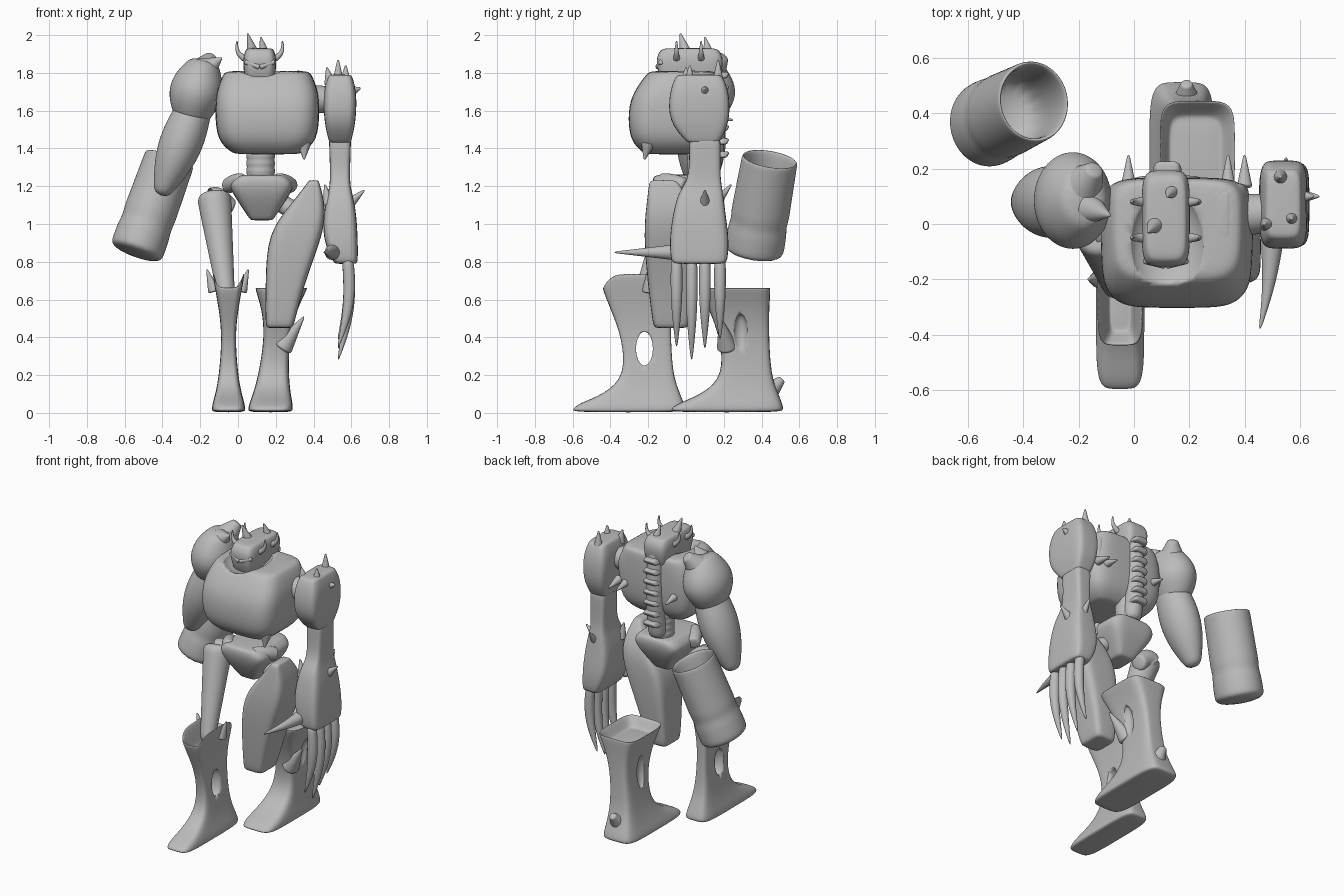
import bpy
import bmesh
import math
from mathutils import Vector

default_cube = bpy.data.objects.get("Cube")
if default_cube:
    bpy.data.objects.remove(default_cube, do_unlink=True)

grey = (.5, .5, .5, 1)
clay = bpy.data.materials.new("clay_grey")
clay.use_nodes = True
clay.diffuse_color = grey
clay.node_tree.nodes["Principled BSDF"].inputs["Base Color"].default_value = grey


def skin(name, rings):
    """Bridge rings of points, cap the ends and smooth the result."""
    bm = bmesh.new()
    loops = [[bm.verts.new(point) for point in ring] for ring in rings]
    for lower, upper in zip(loops, loops[1:]):
        for i in range(len(lower)):
            bm.faces.new((lower[i - 1], lower[i], upper[i], upper[i - 1]))
    bm.faces.new(reversed(loops[0]))
    bm.faces.new(loops[-1])
    bmesh.ops.recalc_face_normals(bm, faces=bm.faces)
    for face in bm.faces:
        face.smooth = True
    mesh = bpy.data.meshes.new(name)
    bm.to_mesh(mesh)
    bm.free()
    mesh.materials.append(clay)
    part = bpy.data.objects.new(name, mesh)
    bpy.context.collection.objects.link(part)
    smoothing = part.modifiers.new("smoothing", 'SUBSURF')
    smoothing.levels = smoothing.render_levels = 2
    return part


def at(z, wide, deep, x=0, y=0, lift=0, taper=0):
    """Rounded-box section at a height; lift raises its sides, taper narrows its front."""
    points = []
    sides = 24
    for i in range(sides):
        angle = math.tau * (i + .5) / sides
        c, s = math.cos(angle), math.sin(angle)
        across = math.copysign(abs(c) ** .4, c) * wide / 2
        along = math.copysign(abs(s) ** .4, s) * deep / 2
        across *= 1 - taper * max(-s, 0)
        points.append(Vector((x + across, y + along, z + lift * c * c)))
    return points


def loft(name, centre, *sections):
    """Stack cross-sections around a centre line, with softly bevelled ends."""
    def cap(ring, rise):
        middle = sum(ring, Vector()) / len(ring)
        return [point.lerp(middle, .1) + Vector((0, 0, rise)) for point in ring]
    bevel = .012
    rings = [cap(sections[0], -bevel), *sections, cap(sections[-1], bevel)]
    offset = Vector((*centre, 0))
    return skin(name, [[point + offset for point in ring] for ring in rings])


def tube(name, centres, radii, stretch=1, sides=16):
    """Sweep a circle along a path; stretch deepens it from front to back."""
    rings = []
    overall = (centres[-1] - centres[0]).normalized()
    for i, (centre, radius) in enumerate(zip(centres, radii)):
        heading = overall
        if 0 < i < len(centres) - 1:
            heading = (centres[i + 1] - centres[i - 1]).normalized()
        if heading.dot(overall) < 0:
            heading = -heading
        guide = Vector((0, 1, 0)) if abs(overall.y) < .8 else Vector((0, 0, 1))
        across = heading.cross(guide).normalized() * radius
        depth = across.cross(heading) * stretch
        angles = [math.tau * k / sides for k in range(sides)]
        rings.append([centre + across * math.cos(a) + depth * math.sin(a) for a in angles])
    return skin(name, rings)


def limb(name, start, end, thick, thin, bend=(0, 0, 0), bulge=0, stretch=1):
    """Tapered limb from start to end, bowed by bend and swollen halfway by bulge."""
    start, end, bend = Vector(start), Vector(end), Vector(bend)
    steps = [i / 8 for i in range(9)]
    arcs = [math.sin(math.pi * t) for t in steps]
    centres = [start.lerp(end, t) + bend * arc for t, arc in zip(steps, arcs)]
    radii = [thick + (thin - thick) * t + bulge * arc for t, arc in zip(steps, arcs)]
    return tube(name, centres, radii, stretch)


def thorn(name, base, reach, thick=.03, bend=(0, 0, 0)):
    """Pointed spike that grows from a base along a reach vector."""
    limb(name, base, Vector(base) + Vector(reach), thick, .004, bend)


def carve(part, name, location, scale):
    """Cut an ellipsoid out of a part."""
    bpy.ops.mesh.primitive_uv_sphere_add(radius=1, location=location)
    cutter = bpy.context.object
    cutter.name, cutter.scale = name, scale
    cutter.data.materials.append(clay)
    cutter.data.polygons.foreach_set("use_smooth", [True] * len(cutter.data.polygons))
    cutter.hide_render = cutter.hide_viewport = True
    cut = part.modifiers.new(name, 'BOOLEAN')
    cut.operation, cut.object, cut.solver = 'DIFFERENCE', cutter, 'EXACT'


def boot(name, x, heel, girth, flare, lean=0, saddle=0):
    """Long flat foot, slim ankle and flared shaft with a dished top."""
    def ring(z, wide, deep, back, lift=0):
        return at(z, wide + girth, deep, x=lean * z, y=-back - deep / 2, lift=lift)
    return loft(name, (x, heel),
                ring(z=.015, wide=.18, deep=.61, back=0),
                ring(z=.05, wide=.17, deep=.56, back=.01),
                ring(z=.1, wide=.14, deep=.4, back=.03),
                ring(z=.2, wide=.1, deep=.25, back=.07),
                ring(z=.4, wide=.07, deep=.26, back=.08),
                ring(z=.55, wide=.1 + flare / 2, deep=.32, back=.08),
                ring(z=.67, wide=.18 + flare, deep=.38, back=.07, lift=saddle),
                ring(z=.66, wide=.15 + flare, deep=.35, back=.08, lift=saddle),
                ring(z=.59, wide=.08 + flare, deep=.26, back=.13))


# Chest with neck hollow, hanging horn and shoulder ridge
chest = loft("chest", (.155, -.07),
             at(z=1.38, wide=.38, deep=.32, taper=.1),
             at(z=1.44, wide=.54, deep=.46, taper=.1),
             at(z=1.6, wide=.56, deep=.48, taper=.1),
             at(z=1.7, wide=.55, deep=.45, y=.015, taper=.1),
             at(z=1.8, wide=.47, deep=.37, y=.05, taper=.1))
carve(chest, "neck_cutter", (.12, -.07, 1.84), (.14, .2, .09))
thorn("chest_horn", (.35, -.2, 1.43), (0, -.02, -.09), thick=.04)
loft("shoulder_ridge", (.35, .03),
     at(z=1.56, wide=.12, deep=.22),
     at(z=1.72, wide=.16, deep=.25),
     at(z=1.8, wide=.06, deep=.2, x=-.03))
limb("left_shoulder_joint", (.36, .03, 1.66), (.5, .04, 1.66), thick=.08, thin=.07)

# Head, brow and horns
head_x = .115
loft("head", (head_x, .02),
     at(z=1.73, wide=.14, deep=.28),
     at(z=1.8, wide=.17, deep=.34),
     at(z=1.88, wide=.18, deep=.36),
     at(z=1.92, wide=.15, deep=.31))
for side in (-1, 1):
    limb("brow", (head_x, -.15, 1.83), (head_x + side * .08, -.13, 1.86), thick=.014, thin=.014)
    for y in (-.05, .08):
        thorn("side_horn", (head_x + side * .07, y, 1.87), (side * .05, 0, .1),
              thick=.02, bend=(side * .02, 0, -.01))
thorn("crown_horn", (.08, 0, 1.9), (-.03, -.03, .11), thick=.035)
thorn("crown_thorn", (.14, .12, 1.9), (-.02, -.02, .09))

# Ribbed waist, spine and back thorns
ribs = range(12)
tube("waist", [Vector((.12, .08, 1.22 + i / 50)) for i in ribs],
     [.08 if i % 2 else .073 for i in ribs])
limb("spine", (.12, .12, 1.25), (.12, .13, 1.88), thick=.06, thin=.055, bend=(0, .03, 0))
for i in range(7):
    height = 1.36 + i * .07
    loft("vertebra", (.12, .17),
         at(height, wide=.11, deep=.1),
         at(height + .015, wide=.09, deep=.12))
for x in (-.02, .34, .4):
    thorn("back_thorn", (x, .13, 1.57), (0, .12, -.02))

# Pelvis: tapered wedge with two swept wings
loft("pelvis", (.125, 0),
     at(z=1.03, wide=.13, deep=.18),
     at(z=1.14, wide=.28, deep=.32),
     at(z=1.21, wide=.36, deep=.36),
     at(z=1.25, wide=.27, deep=.35))
for side in (-1, 1):
    limb("pelvis_wing", (head_x + side * .09, -.14, 1.24), (head_x + side * .17, 0, 1.2),
         thick=.03, thin=.04, bulge=.01)
limb("left_hip_joint", (.2, 0, 1.13), (.34, -.05, 1.04), thick=.05, thin=.05)

# Right arm: shoulder pad, heavy upper arm and drifting barrel
limb("right_shoulder", (-.25, .08, 1.54), (-.17, .09, 1.87), thick=.08, thin=.07,
     bend=(-.01, 0, 0), bulge=.07, stretch=1.25)
thorn("shoulder_point", (-.17, .06, 1.82), (.085, -.03, .06), thick=.07)
limb("shoulder_peak", (-.19, .13, 1.8), (-.14, .2, 1.89), thick=.09, thin=.03)
limb("right_shoulder_joint", (-.2, .07, 1.66), (-.08, .07, 1.65), thick=.07, thin=.06)
limb("right_arm", (-.22, .08, 1.64), (-.41, .08, 1.15), thick=.09, thin=.04,
     bulge=.05, stretch=1.15)
closed_end, muzzle = Vector((-.545, .355, .835)), Vector((-.36, .445, 1.35))
outside = [i / 12 for i in range(13)]
girths = [.138 if i in (0, 4) else .148 - t / 100 for i, t in enumerate(outside)]
bore = [.98, .7, .4]
tube("barrel", [closed_end.lerp(muzzle, t) for t in outside + bore],
     girths + [.12 for t in bore], stretch=1.1)

# Left arm: shoulder block, wrist and clawed hand
arm_centre = (.54, .07)
loft("left_shoulder", arm_centre,
     at(z=1.44, wide=.12, deep=.18, y=.02),
     at(z=1.54, wide=.17, deep=.33),
     at(z=1.7, wide=.18, deep=.32),
     at(z=1.78, wide=.13, deep=.25))
loft("left_forearm", arm_centre,
     at(z=.8, wide=.13, deep=.3, x=.03),
     at(z=.92, wide=.19, deep=.32),
     at(z=1.08, wide=.17, deep=.27),
     at(z=1.18, wide=.12, deep=.23, y=.01),
     at(z=1.24, wide=.1, deep=.16, y=.03),
     at(z=1.45, wide=.12, deep=.17, y=.03))
for y, length in zip((-.05, .03, .1, .18), (.47, .54, .48, .43)):
    limb("finger", (.58, y, .82), (.53, y, .82 - length), thick=.03, thin=.004,
         bend=(.03, 0, 0), bulge=.012)
limb("thumb_claw", (.5, -.04, .85), (.455, -.38, .85), thick=.045, thin=.004, bend=(.01, 0, 0))
arm_thorns = [((.53, .17, 1.74), (0, 0, .13)), ((.49, 0, 1.74), (-.02, 0, .09)),
              ((.57, .02, 1.74), (0, 0, .1)), ((.59, .1, 1.7), (.06, 0, .02)),
              ((.58, .1, 1.1), (.09, 0, .08)), ((.55, .15, 1.1), (0, .09, .11)),
              ((.48, 0, 1.1), (-.02, 0, .11))]
for base, reach in arm_thorns:
    thorn("arm_thorn", base, reach, thick=.035)

# Right leg: bowed thigh and hollow boot with an open ankle
limb("right_hip", (-.03, 0, 1.07), (-.13, -.02, 1.12), thick=.05, thin=.08, bend=(-.02, 0, .03))
limb("right_thigh", (-.13, -.02, 1.17), (-.06, -.24, .6), thick=.095, thin=.045)
right_boot = boot("right_boot", x=-.05, heel=0, girth=0, flare=0, saddle=.08)
carve(right_boot, "ankle_cutter", (-.05, -.22, .34), (.3, .045, .09))
for side in (-1, 1):
    thorn("boot_thorn", (-.055 + side * .07, -.2, .64), (side * .04, 0, .12), thick=.035)

# Left leg: thigh plate and wide boot with sunken slots
loft("left_thigh_plate", (.3, -.08),
     at(z=.46, wide=.15, deep=.19, x=-.08),
     at(z=.7, wide=.21, deep=.25, x=-.05),
     at(z=.95, wide=.3, deep=.29, x=.005),
     at(z=1.1, wide=.19, deep=.26, x=.07),
     at(z=1.22, wide=.06, deep=.15, x=.1, y=-.04))
left_boot = boot("left_boot", x=.17, heel=.52, girth=.06, flare=.05, lean=.09)
for side in (-1, 1):
    carve(left_boot, "slot_cutter", (.21 + side * .09, .29, .41), (.04, .04, .11))
limb("heel_spur", (.19, .45, .12), (.19, .51, .18), thick=.05, thin=.02)
thorn("boot_fin", (.23, .22, .34), (.12, -.04, .17), thick=.06)
